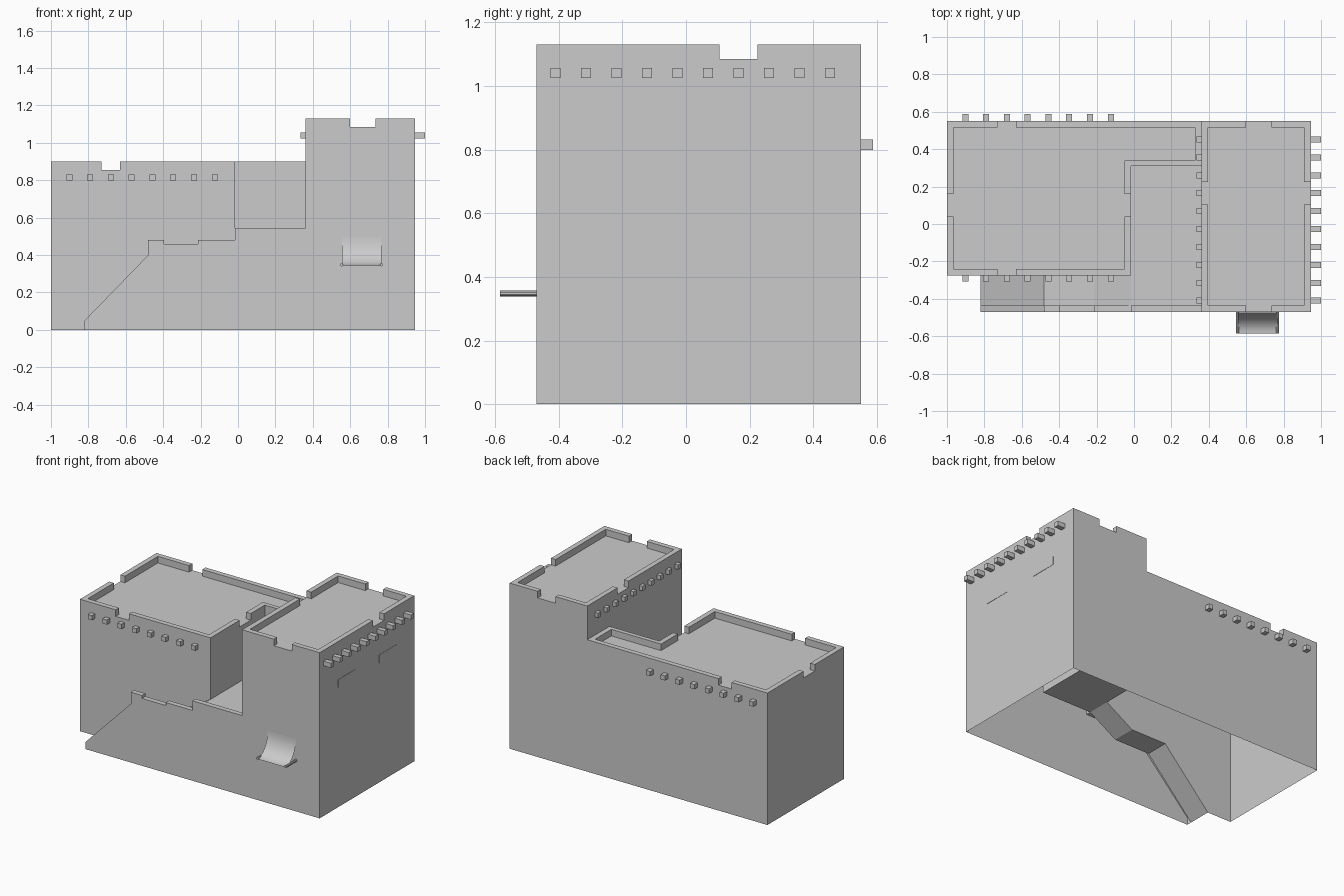
import bpy
import bmesh
import math
from mathutils import Vector

cube = bpy.data.objects.get("Cube")
if cube:
    bpy.data.objects.remove(cube, do_unlink=True)

# One plain clay colour
clay = bpy.data.materials.new("pale_grey_clay")
clay.use_nodes = True
GREY = (0.6, 0.6, 0.6, 1)
clay.diffuse_color = GREY
shader = clay.node_tree.nodes["Principled BSDF"]
shader.inputs["Base Color"].default_value = GREY
shader.inputs["Roughness"].default_value = 0.9


def finish(bm, name):
    mesh = bpy.data.meshes.new(name)
    bm.to_mesh(mesh)
    bm.free()
    mesh.materials.append(clay)
    obj = bpy.data.objects.new(name, mesh)
    bpy.context.collection.objects.link(obj)
    return obj


def add_box(bm, low, high):
    result = bmesh.ops.create_cube(bm, size=1)
    for v in result["verts"]:
        v.co = [a + (c + 0.5) * (b - a) for c, a, b in zip(v.co, low, high)]


def ramp(x, xa, za, xb, zb):
    t = (x - xa) / (xb - xa)
    return za + t * (zb - za)


# Plan lines and roof levels of the building
XS = [-2, -1, -.965, -.82, -.73, -.63, -.48, -.395, -.215, -.05, -.015,
      .325, .36, .395, .6, .735, .91, .945, 2]
YS = [-2, -.47, -.435, -.275, -.24, .04, .105, .16, .225, .31, .34, .515, .55, 2]
TOWER, TOWER_TOP = 1.085, 1.13
ROOF, ROOF_TOP = .855, .9
TERRACE, TERRACE_TOP, LANDING = .48, .545, .36


def height(cx, cy, x):
    """Height at x inside the plan cell centred on cx, cy."""
    if not (-1 < cx < .945 and -.47 < cy < .55):
        return 0
    # Tall block with a gapped parapet
    if cx > .36:
        rim = cx < .395 or cx > .91 or cy < -.435 or cy > .515
        gap = .6 < cx < .735 or .105 < cy < .225
        return TOWER_TOP if rim and not gap else TOWER
    # Lower L-shaped roof with a gapped parapet
    if cy > .31 or (cx < -.015 and cy > -.275):
        rim = (cx < -.965 or cy > .515 or cy < -.24 or cx > .325
               or (cx > -.05 and cy < .34))
        gap = -.73 < cx < -.63 or .04 < cy < .16
        return ROOF_TOP if rim and not gap else ROOF
    if cx < -.82:
        return 0
    # Parapet beside the ramp and terrace
    if cy < -.435:
        if cx < -.48:
            return ramp(x, -.82, .05, -.48, .4)
        if cx > -.015:
            return TERRACE_TOP
        return .46 if -.395 < cx < -.215 else TERRACE
    # Ramp, landing, second ramp and terrace
    if cx < -.48:
        return ramp(x, -.82, 0, -.48, LANDING)
    if cx < -.215:
        return LANDING
    if cx < -.015:
        return ramp(x, -.215, LANDING, -.015, TERRACE)
    return TERRACE


def cell(i, j):
    cx = (XS[i] + XS[i + 1]) / 2
    cy = (YS[j] + YS[j + 1]) / 2
    return [round(height(cx, cy, x), 4) for x in (XS[i], XS[i + 1])]


NX, NY = len(XS) - 1, len(YS) - 1
cells = {(i, j): cell(i, j) for i in range(NX) for j in range(NY)}
levels = sorted({z for pair in cells.values() for z in pair})

bm = bmesh.new()
verts = {}


def add_face(points, facing):
    loop = []
    for p in points:
        v = verts.get(p) or verts.setdefault(p, bm.verts.new(p))
        if v not in loop:
            loop.append(v)
    if len(loop) < 3:
        return
    face = bm.faces.new(loop)
    face.normal_update()
    if face.normal.dot(Vector(facing)) < 0:
        face.normal_flip()


def column(x, y, za, zb):
    low, high = min(za, zb), max(za, zb)
    return [(x, y, z) for z in levels if low <= z <= high]


# Building shell: roof panels, then walls wherever the height steps
for (i, j), (z0, z1) in cells.items():
    xa, xb, ya, yb = XS[i], XS[i + 1], YS[j], YS[j + 1]
    if z0 or z1:
        add_face([(xa, ya, z0), (xb, ya, z1), (xb, yb, z1), (xa, yb, z0)], (0, 0, 1))
    if i + 1 < NX:
        other = cells[i + 1, j][0]
        if other != z1:
            side = 1 if z1 > other else -1
            add_face(column(xb, ya, z1, other) + column(xb, yb, z1, other)[::-1],
                     (side, 0, 0))
    if j + 1 < NY:
        o0, o1 = cells[i, j + 1]
        if (o0, o1) != (z0, z1):
            side = 1 if z0 + z1 > o0 + o1 else -1
            add_face(column(xa, yb, z0, o0) + column(xb, yb, z1, o1)[::-1],
                     (0, side, 0))
bmesh.ops.dissolve_limit(bm, angle_limit=math.radians(1), use_dissolve_boundaries=False,
                         verts=bm.verts[:], edges=bm.edges[:])
finish(bm, "building_shell")

# Projecting roof beams
HALF = .016


def beam_row(name, count, first, last, z, start, end, along_x):
    row = bmesh.new()
    for k in range(count):
        c = first + (last - first) * k / (count - 1)
        if along_x:
            add_box(row, (c - HALF, start, z - HALF), (c + HALF, end, z + HALF))
        else:
            add_box(row, (start, c - HALF, z - HALF), (end, c + HALF, z + HALF))
    finish(row, name)


beam_row("front_beams", 8, -.902, -.124, .815, -.307, -.275, True)
beam_row("back_beams", 8, -.902, -.124, .815, .55, .587, True)
beam_row("tower_left_beams", 10, -.41, .452, 1.04, .945, 1, False)
beam_row("tower_right_beams", 10, -.41, .452, 1.04, .335, .36, False)

# Flush window slots on the tower side
bm = bmesh.new()
for ya in (-.27, .17):
    add_box(bm, (.943, ya, .815), (.947, ya + .19, .87))
finish(bm, "window_slots")

# Curved cloth awning
bm = bmesh.new()
STEPS = 12
rows = []
for k in range(STEPS + 1):
    t = math.pi / 2 * k / STEPS
    y, z = -.585 + .112 * math.cos(t), .495 - .15 * math.sin(t)
    rows.append([bm.verts.new((x, y, z)) for x in (.555, .768)])
for (a, b), (c, d) in zip(rows, rows[1:]):
    bm.faces.new((a, c, d, b)).smooth = True
finish(bm, "awning_cloth")

# Round poles holding the awning
bm = bmesh.new()
for x in (.554, .767):
    pole = bmesh.ops.create_cone(bm, cap_ends=True, segments=10, radius1=.009,
                                 radius2=.009, depth=.115)
    for v in pole["verts"]:
        v.co = (x + v.co.x, -.5275 + v.co.z, .348 + v.co.y)
bmesh.ops.recalc_face_normals(bm, faces=bm.faces[:])
finish(bm, "awning_poles")
